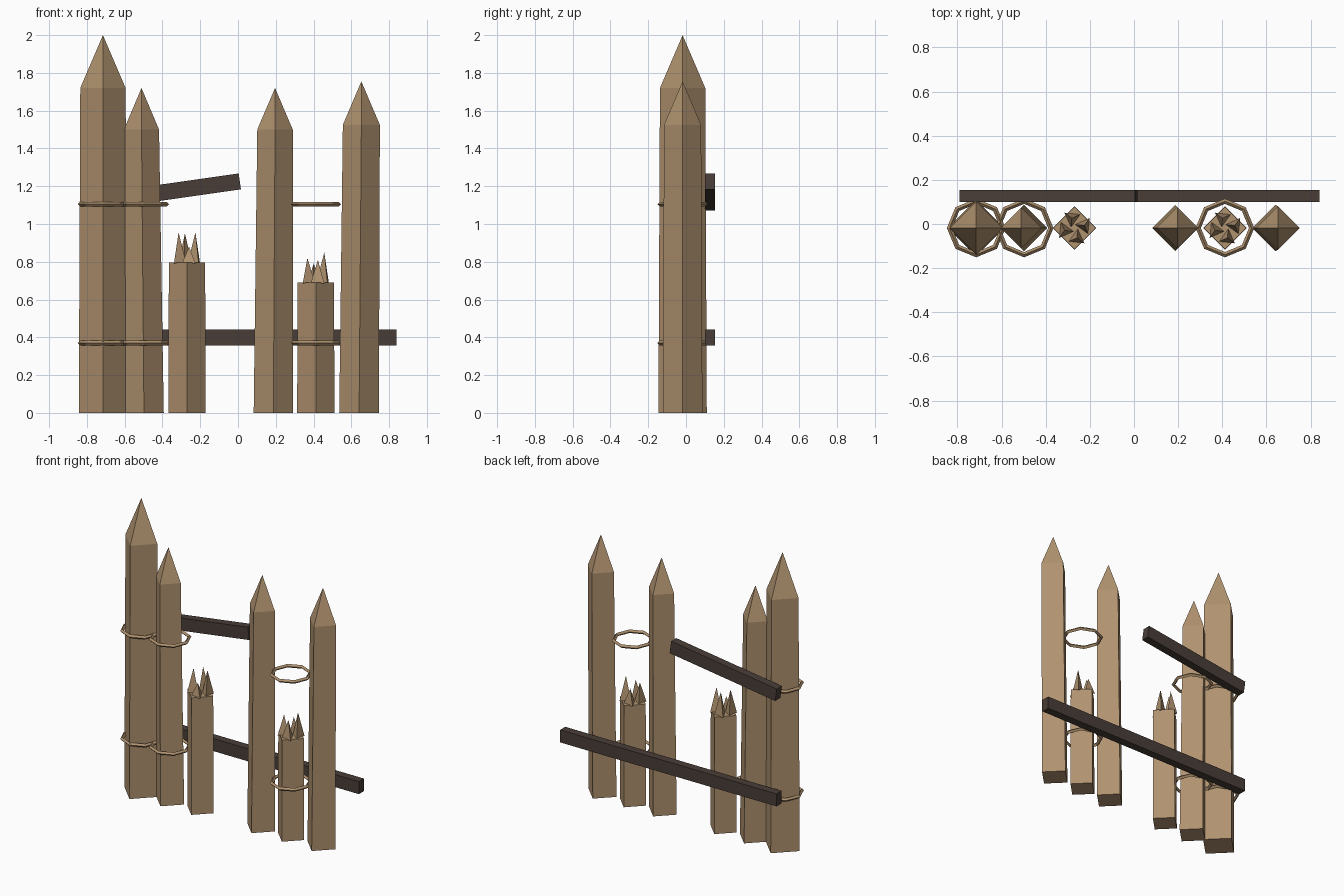
import bpy
from math import cos, sin, pi, radians

cube = bpy.data.objects.get("Cube")
if cube:
    bpy.data.objects.remove(cube, do_unlink=True)


def material(name, color):
    m = bpy.data.materials.new(name)
    m.use_nodes = True
    m.diffuse_color = color
    m.node_tree.nodes["Principled BSDF"].inputs["Base Color"].default_value = color
    return m


TAN = material("tan wood", (0.434, 0.288, 0.159, 1))
DARK = material("dark brown wood", (0.066, 0.047, 0.039, 1))
Y = -0.018  # depth of the post row


def mesh_object(name, verts, faces, mat):
    me = bpy.data.meshes.new(name)
    me.from_pydata(verts, [], faces)
    me.materials.append(mat)
    ob = bpy.data.objects.new(name, me)
    bpy.context.collection.objects.link(ob)
    return ob


def loft(name, rings, sides, mat, turn=0.0, tip=None):
    """Stack of regular polygons (x, y, z, radius), closed by a cap or a point."""
    verts = [(x + r * cos(turn + 2 * pi * i / sides), y + r * sin(turn + 2 * pi * i / sides), z)
             for x, y, z, r in rings for i in range(sides)]
    faces = [tuple(reversed(range(sides)))]
    for k in range(len(rings) - 1):
        for i in range(sides):
            a, b = k * sides + i, k * sides + (i + 1) % sides
            faces.append((a, b, b + sides, a + sides))
    last = (len(rings) - 1) * sides
    if tip:
        verts.append(tip)
        faces += [(last + i, last + (i + 1) % sides, len(verts) - 1) for i in range(sides)]
    else:
        faces.append(tuple(range(last, last + sides)))
    return mesh_object(name, verts, faces, mat)


# Sharpened posts: base x, top x, base radius, shoulder radius, shoulder z, tip z
for label, x0, x1, r0, r1, z1, z2 in [
        ("large", -0.715, -0.715, 0.128, 0.12, 1.72, 2.0),
        ("left", -0.498, -0.511, 0.105, 0.093, 1.5, 1.72),
        ("middle", 0.187, 0.196, 0.104, 0.094, 1.5, 1.72),
        ("right", 0.641, 0.653, 0.105, 0.098, 1.525, 1.755)]:
    loft(label + "_sharpened_post", [(x0, Y, 0, r0), (x1, Y, z1, r1)], 4, TAN, tip=(x1, Y, z2))

# Broken posts, each topped with four splinters (east, north, west, south)
for label, x, z, tips in [
        ("left", -0.27, 0.795, (0.955, 0.95, 0.955, 0.88)),
        ("right", 0.412, 0.69, (0.85, 0.79, 0.82, 0.81))]:
    loft(label + "_broken_post", [(x, Y, 0, 0.099), (x, Y, z, 0.096)], 4, TAN)
    for i, top in enumerate(tips):
        a = i * pi / 2 + radians(14)
        px, py = x + 0.046 * cos(a), Y + 0.046 * sin(a)
        loft(f"{label}_splinter_{i + 1}", [(px, py, z - 0.005, 0.042)], 3, TAN,
             turn=a + radians(40), tip=(px, py, top))

# Eight-sided rope rings
for label, x in [("large_post", -0.715), ("left_post", -0.498), ("right_gap", 0.412)]:
    for level, z in [("lower", 0.37), ("upper", 1.105)]:
        bpy.ops.mesh.primitive_torus_add(major_segments=8, minor_segments=4, major_radius=0.121,
                                         minor_radius=0.012, location=(x, Y, z))
        ring = bpy.context.object
        ring.name = f"{label}_{level}_ring"
        ring.data.materials.append(TAN)

# Rails behind the posts
for name, x, z, length, tilt in [("lower_rail", 0.025, 0.398, 1.63, 0),
                                 ("upper_broken_rail", -0.388, 1.169, 0.803, 8.1)]:
    bpy.ops.mesh.primitive_cube_add(size=1, location=(x, 0.127, z), rotation=(0, -radians(tilt), 0))
    rail = bpy.context.object
    rail.name = name
    rail.scale = (length, 0.055, 0.085)
    rail.data.materials.append(DARK)
